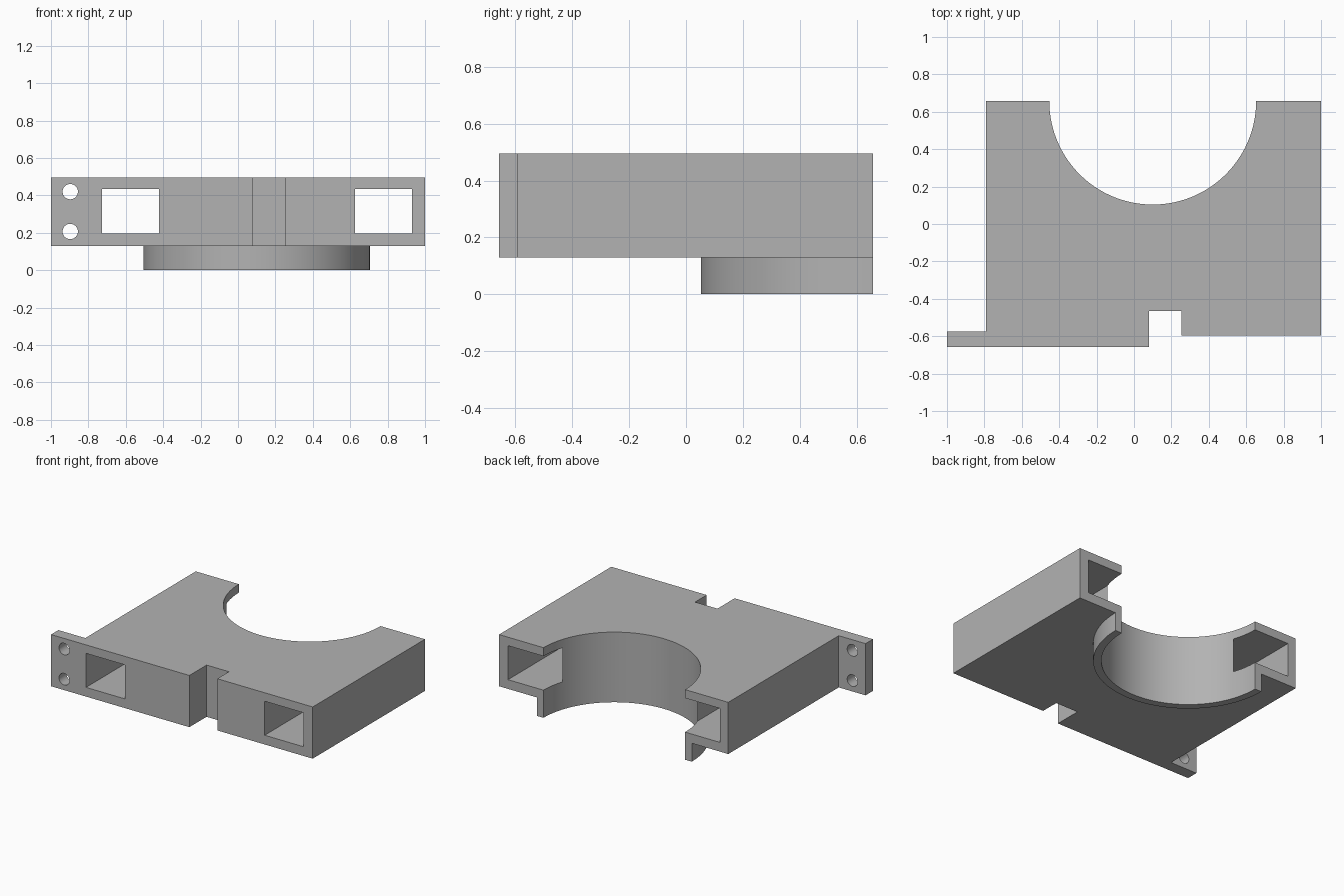
import bpy, bmesh
from math import sin, cos, pi

cube = bpy.data.objects.get("Cube")
if cube:
    bpy.data.objects.remove(cube)

grey = bpy.data.materials.new("plain grey")
grey.use_nodes = True
grey.diffuse_color = (0.45, 0.45, 0.45, 1)
grey.node_tree.nodes["Principled BSDF"].inputs["Base Color"].default_value = grey.diffuse_color

BACK, BOTTOM, TOP = 0.657, 0.13, 0.495
BORE_X, BORE_R, COLLAR_R = 0.10, 0.553, 0.605
STEPS = 72


def finish(bm, name):
    bmesh.ops.recalc_face_normals(bm, faces=bm.faces)
    mesh = bpy.data.meshes.new(name)
    bm.to_mesh(mesh)
    bm.free()
    mesh.materials.append(grey)
    obj = bpy.data.objects.new(name, mesh)
    bpy.context.collection.objects.link(obj)
    return obj


def prism(name, outline, low, high):
    """Extrude an outline in plan upward from low to high."""
    bm = bmesh.new()
    face = bm.faces.new([bm.verts.new((x, y, low)) for x, y in outline])
    extruded = bmesh.ops.extrude_face_region(bm, geom=[face])["geom"]
    verts = [v for v in extruded if isinstance(v, bmesh.types.BMVert)]
    bmesh.ops.translate(bm, verts=verts, vec=(0, 0, high - low))
    return finish(bm, name)


def rectangle(x0, x1, y0, y1):
    return [(x0, y0), (x1, y0), (x1, y1), (x0, y1)]


def half_circle(radius):
    """Front half of a circle about the bore axis, from left to right in plan."""
    angles = [pi + pi * i / STEPS for i in range(STEPS + 1)]
    return [(BORE_X + radius * cos(a), BACK + radius * sin(a)) for a in angles]


def combine(target, other, operation):
    mod = target.modifiers.new(other.name, "BOOLEAN")
    mod.operation, mod.solver, mod.object = operation, "EXACT", other
    bpy.context.view_layer.objects.active = target
    bpy.ops.object.modifier_apply(modifier=mod.name)
    bpy.data.objects.remove(other)


# Main block: side flange, front notch and half-round bore in one outline
front_edge = [(-1, -0.575), (-1, -BACK), (0.08, -BACK), (0.08, -0.465),
              (0.255, -0.465), (0.255, -0.595), (1, -0.595), (1, BACK)]
left_edge = [(-0.79, BACK), (-0.79, -0.575)]
bore = half_circle(BORE_R)
bracket = prism("bracket_body", front_edge + bore[::-1] + left_edge, BOTTOM, TOP)

# Half-ring collar below the bore
collar = prism("bore_collar", bore + half_circle(COLLAR_R)[::-1], 0, BOTTOM)
combine(bracket, collar, "UNION")

# Rectangular channels running front to back
for x0, x1 in ((-0.727, -0.423), (0.625, 0.93)):
    combine(bracket, prism("channel", rectangle(x0, x1, -1, 1), 0.195, 0.435), "DIFFERENCE")

# Round screw holes in the flange
for z in (0.207, 0.42):
    bpy.ops.mesh.primitive_cylinder_add(vertices=40, radius=0.041, depth=0.4,
                                        location=(-0.897, -0.6, z), rotation=(pi / 2, 0, 0))
    hole = bpy.context.object
    hole.name = "screw_hole"
    hole.data.materials.append(grey)
    combine(bracket, hole, "DIFFERENCE")

# Smooth the round walls, keep the edges sharp
bpy.ops.object.select_all(action="DESELECT")
bracket.select_set(True)
bpy.context.view_layer.objects.active = bracket
bpy.ops.object.shade_smooth_by_angle(angle=pi / 6)
